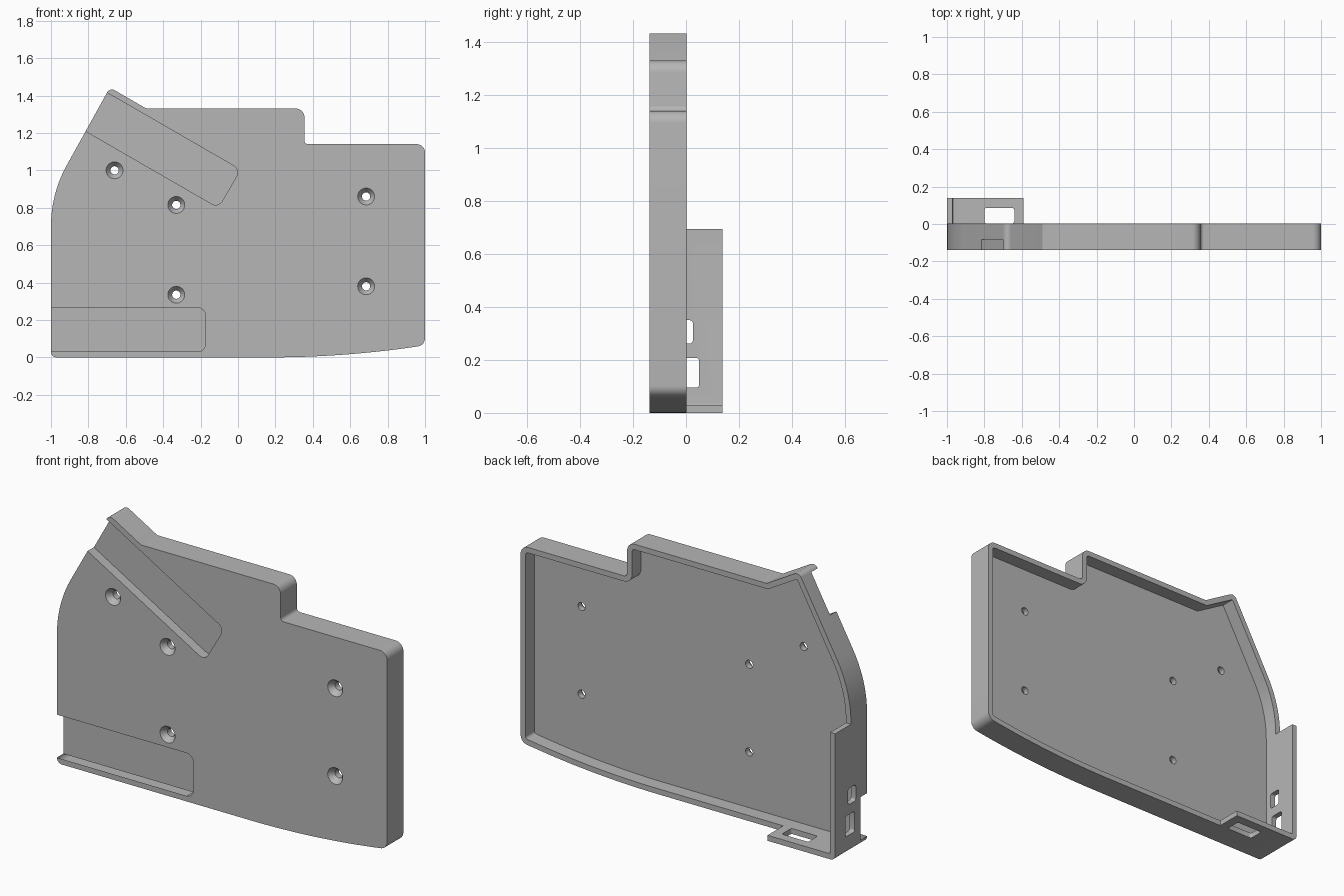
import bpy, bmesh, math
from mathutils import Vector, Matrix

cube = bpy.data.objects.get("Cube")
if cube:
    bpy.data.objects.remove(cube, do_unlink=True)

grey = bpy.data.materials.new("mid_grey")
grey.use_nodes = True
grey.diffuse_color = (0.47, 0.47, 0.47, 1)
grey.node_tree.nodes["Principled BSDF"].inputs["Base Color"].default_value = grey.diffuse_color

FRONT, RIM, BACK = -0.138, 0.002, 0.138
WALL = 0.03


def rounded(corners, steps=8):
    """Counter-clockwise corners (u, w, radius) turned into a filleted outline."""
    out = []
    for i, (u, w, r) in enumerate(corners):
        p = Vector((u, w))
        if r <= 0:
            out.append(p)
            continue
        a = (Vector(corners[i - 1][:2]) - p).normalized()
        b = (Vector(corners[(i + 1) % len(corners)][:2]) - p).normalized()
        half = a.angle(b) / 2
        centre = p + (a + b).normalized() * (r / math.sin(half))
        start = p + a * (r / math.tan(half)) - centre
        sweep = math.pi - 2 * half
        turn = 1 if a.x * b.y - a.y * b.x < 0 else -1
        n = max(steps, int(r * 4))
        for k in range(n + 1):
            out.append(centre + Matrix.Rotation(turn * sweep * k / n, 2) @ start)
    return out


def inset(corners, d):
    """Move every side of the outline inwards by d, keeping fillets concentric."""
    out = []
    for i, (u, w, r) in enumerate(corners):
        p = Vector((u, w))
        e = (p - Vector(corners[i - 1][:2])).normalized()
        f = (Vector(corners[(i + 1) % len(corners)][:2]) - p).normalized()
        n, m = Vector((-e.y, e.x)), Vector((-f.y, f.x))
        q = p + (n + m) * (d / (1 + n.dot(m)))
        convex = e.x * f.y - e.y * f.x > 0
        out.append((q.x, q.y, max(r - d, 0.005) if convex else r + d))
    return out


def loft(name, rings):
    """Closed solid through matching rings of points, capped at both ends."""
    bm = bmesh.new()
    loops = [[bm.verts.new(p) for p in ring] for ring in rings]
    bm.faces.new(loops[0])
    bm.faces.new(loops[-1])
    count = len(loops[0])
    for a, b in zip(loops, loops[1:]):
        for i in range(count):
            j = (i + 1) % count
            bm.faces.new((a[i], a[j], b[j], b[i]))
    bmesh.ops.recalc_face_normals(bm, faces=bm.faces)
    mesh = bpy.data.meshes.new(name)
    bm.to_mesh(mesh)
    bm.free()
    mesh.materials.append(grey)
    obj = bpy.data.objects.new(name, mesh)
    bpy.context.collection.objects.link(obj)
    return obj


def prism(name, points, axis, lo, hi):
    """Extrude a flat outline along one axis."""
    place = {"X": lambda p, d: (d, p[0], p[1]),
             "Y": lambda p, d: (p[0], d, p[1]),
             "Z": lambda p, d: (p[0], p[1], d)}[axis]
    return loft(name, [[place(p, d) for p in points] for d in (lo, hi)])


def window(name, axis, u0, u1, w0, w1, lo, hi):
    box = [(u0, w0, 0.012), (u1, w0, 0.012), (u1, w1, 0.012), (u0, w1, 0.012)]
    return prism(name, rounded(box, 4), axis, lo, hi)


def slot(name, start, angle, length, width):
    """Open-ended front channel; start is the lower corner at the open end."""
    rot, s = Matrix.Rotation(angle, 2), Vector(start)
    local = [(-0.1, 0, 0), (length, 0, 0.04), (length, width, 0.04), (-0.1, width, 0)]
    pts = [(*(s + rot @ Vector(c[:2])), c[2]) for c in local]
    return prism(name, rounded(pts), "Y", FRONT - 0.1, -0.083)


def countersink(name, x, z):
    """Flared screw hole running front to back."""
    profile = [(FRONT - 0.01, 0.053), (FRONT + 0.03, 0.022), (0.05, 0.022)]
    turns = [math.tau * k / 32 for k in range(32)]
    return loft(name, [[(x + r * math.cos(t), y, z + r * math.sin(t)) for t in turns]
                       for y, r in profile])


# Tray outline
outline = [(-1, 0, 0.03), (0.56, 0, 5.37), (1, 0.064, 0.045), (1, 1.14, 0.045),
           (0.355, 1.14, 0.02), (0.355, 1.33, 0.045), (-0.49, 1.33, 0),
           (-0.685, 1.443, 0.03), (-1, 0.875, 0.67)]
tray = prism("tray_body", rounded(outline, 10), "Y", FRONT, BACK)

# Hollow back
cutters = [prism("pocket_cutter", rounded(inset(outline, WALL), 10), "Y", -0.075, 0.3)]

# Trim the rim, leaving the tall corner flanges
trim = [(-0.59, -0.5), (1.5, -0.5), (1.5, 2), (-1.5, 2), (-1.5, 0.695), (-0.59, 0.695)]
cutters.append(prism("rim_cutter", trim, "Y", RIM, 0.4))

# Front channels
cutters.append(slot("lower_slot_cutter", (-1, 0.03), 0, 0.825, 0.235))
cutters.append(slot("diagonal_slot_cutter", (-0.815, 1.21), -math.pi / 6, 0.82, 0.235))

# Flange windows
cutters.append(window("side_window_low", "X", -0.03, 0.05, 0.095, 0.208, -1.1, -0.9))
cutters.append(window("side_window_high", "X", -0.04, 0.026, 0.262, 0.35, -1.1, -0.9))
cutters.append(window("bottom_window", "Z", -0.8, -0.64, 0.003, 0.086, -0.1, 0.1))

# Countersunk screw holes
for x, z in [(-0.66, 1.0), (-0.33, 0.815), (-0.33, 0.335), (0.685, 0.86), (0.685, 0.38)]:
    cutters.append(countersink("hole_cutter", x, z))

# Apply all cuts
for c in cutters:
    c.hide_render = True
    mod = tray.modifiers.new(c.name, "BOOLEAN")
    mod.operation, mod.solver, mod.object = "DIFFERENCE", "EXACT", c
graph = bpy.context.evaluated_depsgraph_get()
cut_mesh = bpy.data.meshes.new_from_object(tray.evaluated_get(graph))
tray.modifiers.clear()
tray.data = cut_mesh
for c in cutters:
    bpy.data.objects.remove(c, do_unlink=True)

bpy.ops.object.select_all(action="DESELECT")
tray.select_set(True)
bpy.context.view_layer.objects.active = tray
bpy.ops.object.shade_smooth_by_angle(angle=math.radians(30))
